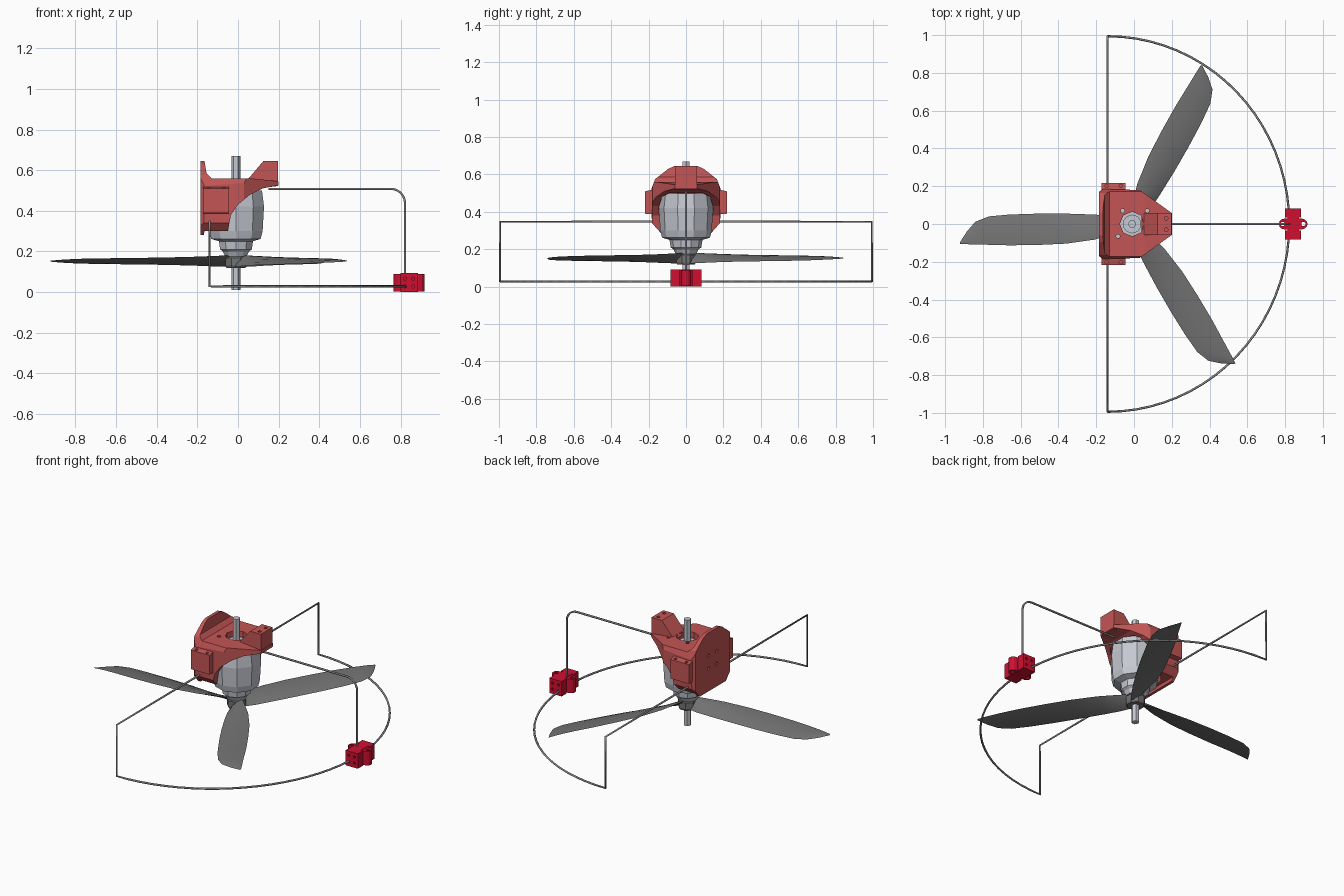
import bpy, bmesh, math
from mathutils import Matrix, Vector

if "Cube" in bpy.data.objects:
    bpy.data.objects.remove(bpy.data.objects["Cube"])


def material(name, rgb):
    m = bpy.data.materials.new(name)
    m.diffuse_color = (*rgb, 1)
    m.use_nodes = True
    m.node_tree.nodes["Principled BSDF"].inputs["Base Color"].default_value = m.diffuse_color
    return m


RED = material("mount_red", (0.55, 0.09, 0.09))
CRIMSON = material("clip_crimson", (0.62, 0.005, 0.03))
STEEL = material("motor_grey", (0.56, 0.58, 0.64))
DARK = material("blade_grey", (0.17, 0.17, 0.17))
WIRE = material("wire_grey", (0.25, 0.25, 0.26))
CX = -0.01  # x of the rotor axis


def add(name, bm, mat):
    bmesh.ops.recalc_face_normals(bm, faces=bm.faces)
    me = bpy.data.meshes.new(name)
    bm.to_mesh(me)
    bm.free()
    ob = bpy.data.objects.new(name, me)
    bpy.context.collection.objects.link(ob)
    if mat:
        me.materials.append(mat)
    return ob


def loft(name, rings, mat=None):
    """Skin closed rings of equal length and cap both ends."""
    bm = bmesh.new()
    rows = [[bm.verts.new(p) for p in r] for r in rings]
    n = len(rows[0])
    for a, b in zip(rows, rows[1:]):
        for i in range(n):
            bm.faces.new((a[i], a[(i + 1) % n], b[(i + 1) % n], b[i]))
    bm.faces.new(rows[0])
    bm.faces.new(rows[-1])
    return add(name, bm, mat)


def prism(name, pts, axis, lo, hi, mat=None):
    """Extrude a 2D outline along x (pts y,z), y (pts x,z) or z (pts x,y)."""
    def p3(p, h):
        return {"x": (h, *p), "y": (p[0], h, p[1]), "z": (*p, h)}[axis]
    return loft(name, [[p3(p, lo) for p in pts], [p3(p, hi) for p in pts]], mat)


def circle(cx, cy, r, n, turn=0.0):
    return [(cx + r * math.cos(turn + math.tau * i / n),
             cy + r * math.sin(turn + math.tau * i / n)) for i in range(n)]


def lathe(name, prof, n, mat, turn=0.0):
    return loft(name, [[(x, y, z) for x, y in circle(CX, 0, r, n, turn)] for z, r in prof], mat)


def mirrored(half):
    return half + [(-a, b) for a, b in reversed(half)]


def boolean(ob, tool, op="DIFFERENCE"):
    m = ob.modifiers.new("bool", "BOOLEAN")
    m.operation, m.object, m.solver = op, tool, "EXACT"
    dg = bpy.context.evaluated_depsgraph_get()
    me = bpy.data.meshes.new_from_object(ob.evaluated_get(dg))
    ob.modifiers.clear()
    ob.data = me
    bpy.data.objects.remove(tool)


def drill(ob, a, b, r, axis, lo, hi):
    boolean(ob, prism("drill", circle(a, b, r, 8), axis, lo, hi))


def box(name, x, y, z, mat=None):
    return prism(name, [(x[0], y[0]), (x[1], y[0]), (x[1], y[1]), (x[0], y[1])], "z", *z, mat)


# Motor mount: side profile intersected with the plan and end outlines
side = [(-.185, .28), (-.168, .28), (-.165, .30), (-.05, .30), (-.035, .38), (0, .43),
        (.06, .48), (.12, .51), (.2, .525), (.2, .545), (.06, .56), (-.13, .56),
        (-.155, .585), (-.165, .645), (-.185, .645)]
plan = [(-.185, .17), (-.165, .185), (.03, .18), (.1, .13), (.2, .058)]
plan += [(x, -y) for x, y in reversed(plan)]
arch = mirrored([(.12, .27), (.182, .34), (.19, .51), (.165, .575), (.095, .63), (.06, .645)])
mount = prism("motor_mount", side, "y", -.25, .25, RED)
boolean(mount, prism("plan", plan, "z", .2, .7), "INTERSECT")
boolean(mount, prism("arch", arch, "x", -.3, .3), "INTERSECT")
boolean(mount, prism("cavity", circle(CX, 0, .147, 12), "z", .2, .5))
boolean(mount, prism("shaft_hole", circle(CX, 0, .065, 8), "z", .45, .7))
for x, y in [(-.06, .07), (.07, .07), (-.085, -.065), (.08, -.05)]:
    drill(mount, x, y, .011, "z", .45, .7)
for y, z in [(.04, .5), (-.04, .5), (.04, .42), (-.04, .42)]:
    drill(mount, y, z, .011, "x", -.3, -.168)

# Raised bracket holding the front arm
bracket = prism("arm_bracket", [(.04, .545), (.125, .645), (.198, .645), (.198, .522), (.1, .51)],
                "y", -.058, .058, RED)
for y in (-.03, .03):
    drill(bracket, .17, y, .01, "z", .6, .7)

# Side ears of the mount
for s, tag in ((1, "left"), (-1, "right")):
    ear = prism("mount_ear_" + tag, [(s * .15, .385), (s * .218, .39), (s * .218, .51), (s * .15, .525)],
                "x", -.172, -.045, RED)
    for x in (-.145, -.07):
        drill(ear, x, s * .202, .009, "z", .47, .55)

# Motor, shaft and propeller hub
lathe("motor", [(.53, .05), (.5, .05), (.499, .135), (.42, .145), (.3, .138), (.262, .128),
                (.25, .088), (.21, .082), (.20, .068), (.175, .055)], 10, STEEL, math.pi / 10)
lathe("shaft", [(.01, .022), (.67, .022)], 6, STEEL)
lathe("propeller_hub", [(.118, .05), (.13, .056), (.168, .056), (.18, .045)], 8, DARK, math.pi / 8)

# Propeller blades: cambered sections (radius, low edge, high edge, half rise, thickness)
stations = [(.03, -.03, .035, .028, .022), (.1, -.042, .055, .026, .017), (.2, -.05, .083, .022, .013),
            (.35, -.055, .104, .018, .011), (.5, -.055, .111, .016, .010), (.65, -.05, .113, .014, .008),
            (.76, -.04, .110, .012, .007), (.83, -.012, .108, .009, .006), (.875, .04, .107, .006, .004),
            (.912, .098, .105, .002, .002)]
for k in range(3):
    rot = Matrix.Translation((CX, 0, .152)) @ Matrix.Rotation(math.pi + k * math.tau / 3, 4, "Z")
    rings = []
    for r, lo, hi, rise, th in stations:
        ring = []
        for t, s in [(0, 0), (.2, .8), (.5, 1), (.8, .7), (1, 0), (.8, -.3), (.5, -.3), (.2, -.3)]:
            ring.append(rot @ Vector((r, lo + (hi - lo) * t, rise * (2 * t - 1) + th * s * .8)))
        rings.append(ring)
    blade = loft(f"propeller_blade_{k + 1}", rings, DARK)
    bpy.context.view_layer.objects.active = blade
    blade.select_set(True)
    bpy.ops.object.shade_smooth_by_angle(angle=math.radians(30))
    blade.select_set(False)


# Guard wires
def wire(name, pts, r=.006):
    cu = bpy.data.curves.new(name, "CURVE")
    cu.dimensions = "3D"
    cu.bevel_depth, cu.bevel_resolution, cu.use_fill_caps = r, 1, True
    sp = cu.splines.new("POLY")
    sp.points.add(len(pts) - 1)
    for p, co in zip(sp.points, pts):
        p.co = (*co, 1)
    cu.materials.append(WIRE)
    bpy.context.collection.objects.link(bpy.data.objects.new(name, cu))


half_turn = [math.pi * (i / 40 - .5) for i in range(41)]
hoop = [(-.14 + .962 * math.cos(a), .994 * math.sin(a), .028) for a in half_turn]
wire("guard_hoop", [(-.14, -.16, .348), (-.14, -.994, .348)] + hoop
     + [(-.14, .994, .348), (-.14, .16, .348)])
bend = [(.752 + .07 * math.sin(a), 0, .438 + .07 * math.cos(a))
        for a in (math.pi / 12 * i for i in range(7))]
wire("front_arm", [(.15, 0, .508)] + bend + [(.822, 0, .03)])

# Clip joining the hoop and the front arm
clip = box("clip_block", (.80, .885), (-.083, .083), (0, .093), CRIMSON)
for x in (.822, .862):
    for z in (.028, .066):
        drill(clip, x, z, .008, "y", -.2, .2)
for s in (-1, 1):  # narrow slot on each face around the tabs
    x = .8425 + s * .0425
    boolean(clip, box("slot", (x - .012, x + .012), (-.034, .034), (-.1, .2)))
ends = [(.8425 + .048 + .028 * math.cos(a), .028 * math.sin(a))
        for a in (math.pi * (i / 6 - .5) for i in range(7))]
tab = prism("clip_tabs", ends + [(1.685 - x, y) for x, y in reversed(ends)], "z", .003, .09, CRIMSON)
for x in (.788, .897):
    drill(tab, x, 0, .012, "z", -.1, .2)
